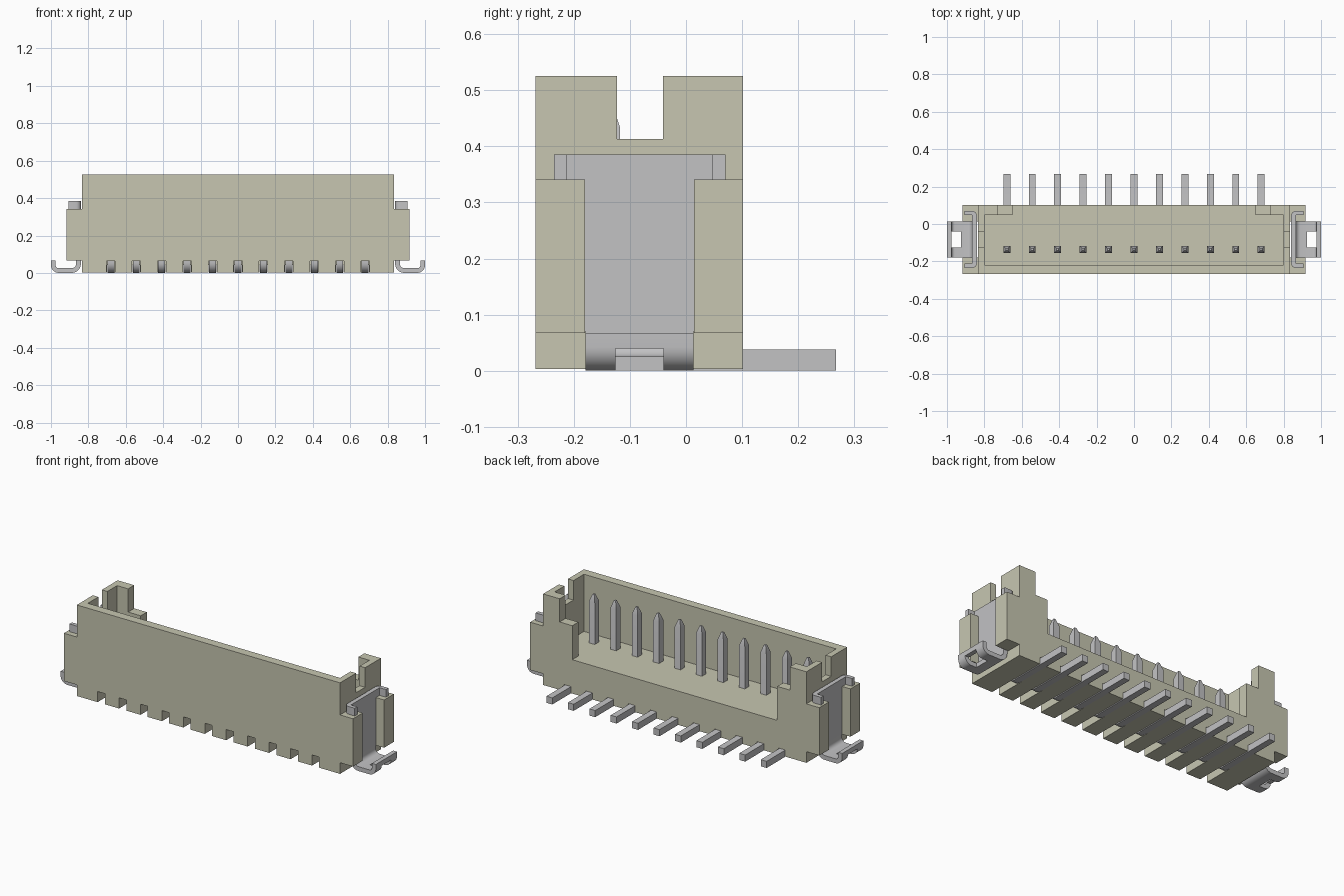
import bpy, bmesh, math
from mathutils import Vector

if "Cube" in bpy.data.objects:
    bpy.data.objects.remove(bpy.data.objects["Cube"], do_unlink=True)


def material(name, rgb):
    m = bpy.data.materials.new(name)
    m.use_nodes = True
    m.diffuse_color = (*rgb, 1)
    bsdf = m.node_tree.nodes["Principled BSDF"]
    bsdf.inputs["Base Color"].default_value = (*rgb, 1)
    bsdf.inputs["Roughness"].default_value = 0.6
    return m


BEIGE = material("beige plastic", (0.57, 0.565, 0.44))
METAL = material("grey metal", (0.54, 0.54, 0.55))


def finish(name, bm, mat):
    bmesh.ops.recalc_face_normals(bm, faces=bm.faces[:])
    me = bpy.data.meshes.new(name)
    bm.to_mesh(me)
    bm.free()
    ob = bpy.data.objects.new(name, me)
    bpy.context.collection.objects.link(ob)
    me.materials.append(mat)
    return ob


def box(name, x, y, z, mat=BEIGE):
    bm = bmesh.new()
    bmesh.ops.create_cube(bm, size=1)
    for v in bm.verts:
        v.co = Vector([(r[0] + r[1]) / 2 + c * (r[1] - r[0])
                       for c, r in zip(v.co, (x, y, z))])
    return finish(name, bm, mat)


def prism(bm, profile, axis, lo, hi):
    """Extrude a 2D profile along axis 0, 1 or 2."""
    def place(p, t):
        q = list(p)
        q.insert(axis, t)
        return Vector(q)
    face = bm.faces.new([bm.verts.new(place(p, lo)) for p in profile])
    ext = bmesh.ops.extrude_face_region(bm, geom=[face])
    for g in ext["geom"]:
        if isinstance(g, bmesh.types.BMVert):
            g.co[axis] = hi


def arc(cx, cz, r, a0, a1, n=8):
    return [(cx + r * math.cos(math.radians(a0 + (a1 - a0) * i / n)),
             cz + r * math.sin(math.radians(a0 + (a1 - a0) * i / n)))
            for i in range(n + 1)]


def select(ob):
    bpy.ops.object.select_all(action="DESELECT")
    ob.select_set(True)
    bpy.context.view_layer.objects.active = ob


def smooth(ob):
    select(ob)
    bpy.ops.object.shade_smooth_by_angle(angle=math.radians(30))


def cut(ob, x, y, z):
    c = box("cutter", x, y, z, ob.data.materials[0])
    c.hide_render = True
    mod = ob.modifiers.new("cut", "BOOLEAN")
    mod.operation, mod.solver, mod.object = "DIFFERENCE", "EXACT", c
    select(ob)
    bpy.ops.object.modifier_apply(modifier=mod.name)
    bpy.data.objects.remove(c, do_unlink=True)


PINS = [(i - 5) * 0.136 for i in range(11)]

# Housing: open tray with a cut-away back wall and notched ends
housing = box("housing", (-0.835, 0.835), (-0.268, 0.102), (0.003, 0.525))
cut(housing, (-0.80, 0.80), (-0.218, 0.047), (0.197, 0.7))
cut(housing, (-0.65, 0.65), (0.0, 0.2), (0.197, 0.7))
cut(housing, (-0.73, 0.73), (0.0, 0.2), (0.392, 0.7))
cut(housing, (-1, 1), (-0.123, -0.041), (0.413, 0.7))
# Grooves under the housing for the pins
for px in PINS:
    cut(housing, (px - 0.023, px + 0.023), (-0.4, -0.09), (-0.1, 0.064))
    cut(housing, (px - 0.021, px + 0.021), (-0.12, 0.3), (-0.1, 0.041))

# Pins: tapered post, rounded bend and flat tail
for i, px in enumerate(PINS):
    bm = bmesh.new()
    profile = ([(-0.118, 0.435), (-0.156, 0.435)]
               + arc(-0.101, 0.055, 0.055, 180, 270)
               + [(0.267, 0.0), (0.267, 0.038)]
               + arc(-0.101, 0.055, 0.017, 270, 180, 4))
    prism(bm, profile, 0, px - 0.0185, px + 0.0185)
    top = [f for f in bm.faces
           if all(abs(v.co.z - 0.435) < 1e-4 for v in f.verts)]
    tip = bmesh.ops.extrude_face_region(bm, geom=top)
    bmesh.ops.delete(bm, geom=top, context="FACES")
    for v in tip["geom"]:
        if isinstance(v, bmesh.types.BMVert):
            v.co = Vector((px + (v.co.x - px) * 0.3,
                           -0.137 + (v.co.y + 0.137) * 0.3, 0.475))
    smooth(finish(f"pin_{i + 1}", bm, METAL))

for s, side in ((1, "left"), (-1, "right")):
    # End blocks that hold the solder clip
    xr = tuple(sorted((s * 0.83, s * 0.917)))
    box(f"{side}_front_block", xr, (-0.268, -0.18), (0.067, 0.341))
    box(f"{side}_back_block", xr, (0.014, 0.102), (0.067, 0.341))

    # Clip plate with ears turned outward at both edges
    bm = bmesh.new()
    plate = ([(0.905, -0.235)] + arc(0.865, -0.210, 0.025, 270, 180, 4)
             + arc(0.865, 0.045, 0.025, 180, 90, 4)
             + [(0.905, 0.07), (0.905, 0.047), (0.865, 0.047),
                (0.865, -0.212), (0.905, -0.212)])
    prism(bm, [(s * a, b) for a, b in plate], 2, 0.07, 0.385)
    smooth(finish(f"{side}_clip_plate", bm, METAL))

    # Clip foot: bends out from the plate and curls up at the tip
    bm = bmesh.new()
    foot = ([(0.84, 0.072)] + arc(0.89, 0.05, 0.05, 180, 270)
            + arc(0.958, 0.042, 0.042, 270, 360)
            + [(1.0, 0.067), (0.975, 0.067)]
            + arc(0.958, 0.042, 0.017, 360, 270, 5)
            + arc(0.89, 0.05, 0.025, 270, 180, 5) + [(0.865, 0.072)])
    prism(bm, [(s * a, b) for a, b in foot], 1, -0.179, 0.013)
    ob = finish(f"{side}_clip_foot", bm, METAL)
    cut(ob, tuple(sorted((s * 0.925, s * 1.1))), (-0.126, -0.04), (-0.1, 0.04))
    smooth(ob)
